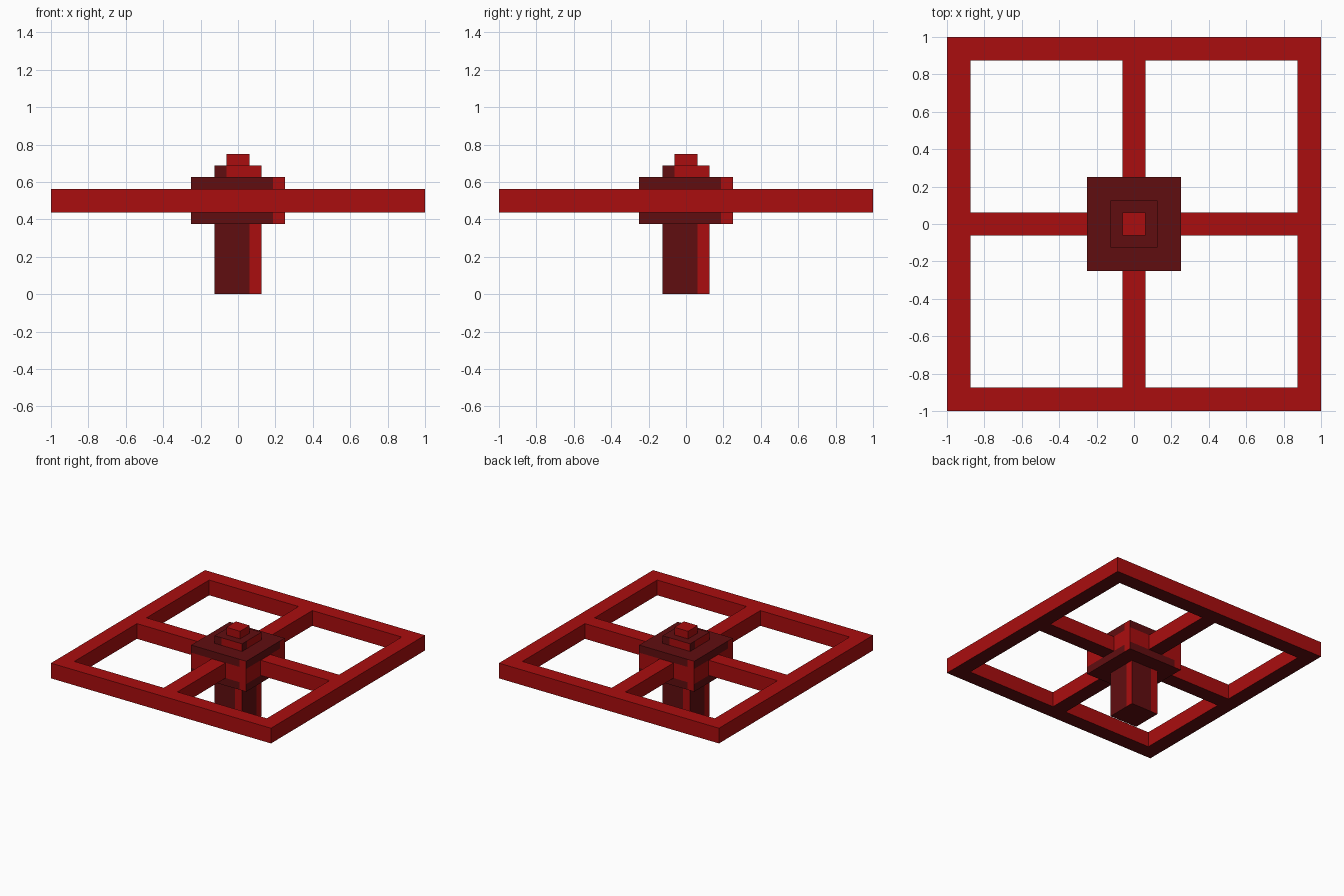
import bpy, bmesh
from mathutils import Vector

if "Cube" in bpy.data.objects:
    bpy.data.objects.remove(bpy.data.objects["Cube"])

P = 1 / 16  # the model sits on a 1/16 grid


def material(name, rgb):
    m = bpy.data.materials.new(name)
    m.diffuse_color = (*rgb, 1)
    m.use_nodes = True
    m.node_tree.nodes["Principled BSDF"].inputs["Base Color"].default_value = m.diffuse_color
    return m


MATS = [material("bright red", (0.40, 0.004, 0.0045)),
        material("dark red", (0.118, 0.0042, 0.005))]
BRIGHT, DARK = 0, 1


def finish(name, bm):
    mesh = bpy.data.meshes.new(name)
    bm.to_mesh(mesh)
    bm.free()
    for m in MATS:
        mesh.materials.append(m)
    ob = bpy.data.objects.new(name, mesh)
    bpy.context.collection.objects.link(ob)
    return ob


def cut(bm, axis, pos):
    co, no = Vector(), Vector()
    co[axis], no[axis] = pos, 1
    bmesh.ops.bisect_plane(bm, geom=bm.verts[:] + bm.edges[:] + bm.faces[:],
                           dist=1e-6, plane_co=co, plane_no=no)


def block(name, half, z0, z1, side_rule, top, bottom, strip=None, z_cuts=()):
    """Square block; side_rule(u, z) colours each side, u running to that side's right."""
    bm = bmesh.new()
    bmesh.ops.create_cube(bm, size=1)
    for v in bm.verts:
        v.co = Vector((v.co.x * 2 * half, v.co.y * 2 * half, z0 if v.co.z < 0 else z1))
    if strip:
        for axis in (0, 1):
            for s in (-strip, strip):
                cut(bm, axis, s)
    for z in z_cuts:
        cut(bm, 2, z)
    bm.normal_update()
    for f in bm.faces:
        c = f.calc_center_median()
        if abs(f.normal.z) > 0.5:
            f.material_index = top if f.normal.z > 0 else bottom
        else:
            u = c.dot(Vector((0, 0, 1)).cross(f.normal))
            f.material_index = side_rule(u, c.z)
    return finish(name, bm)


# Stem, hub with a bright middle band, stepped cap and tip
block("stem", 2 * P, 0, 6 * P, lambda u, z: BRIGHT if u > P else DARK,
      DARK, DARK, strip=P)
block("hub", 4 * P, 6 * P, 10 * P,
      lambda u, z: BRIGHT if u > 3 * P or abs(z - 8 * P) < P else DARK,
      DARK, DARK, strip=3 * P, z_cuts=(7 * P, 9 * P))
block("cap", 2 * P, 10 * P, 11 * P, lambda u, z: DARK if u < -P else BRIGHT,
      DARK, DARK, strip=P)
block("tip", P, 11 * P, 12 * P, lambda u, z: BRIGHT, BRIGHT, DARK)

# Square wheel: a sheet with four windows cut out, thickened downward
bm = bmesh.new()
bmesh.ops.create_grid(bm, x_segments=1, y_segments=1, size=1)
for v in bm.verts:
    v.co.z = 9 * P
for axis in (0, 1):
    for pos in (-14 * P, -P, P, 14 * P):
        cut(bm, axis, pos)
windows = [f for f in bm.faces
           if all(P < abs(c) < 14 * P for c in f.calc_center_median().xy)]
bmesh.ops.delete(bm, geom=windows, context='FACES')
wheel = finish("wheel_frame", bm)
solid = wheel.modifiers.new("thickness", 'SOLIDIFY')
solid.thickness = 2 * P
solid.offset = -1
solid.material_offset = DARK  # underside is dark
solid.material_offset_rim = BRIGHT
